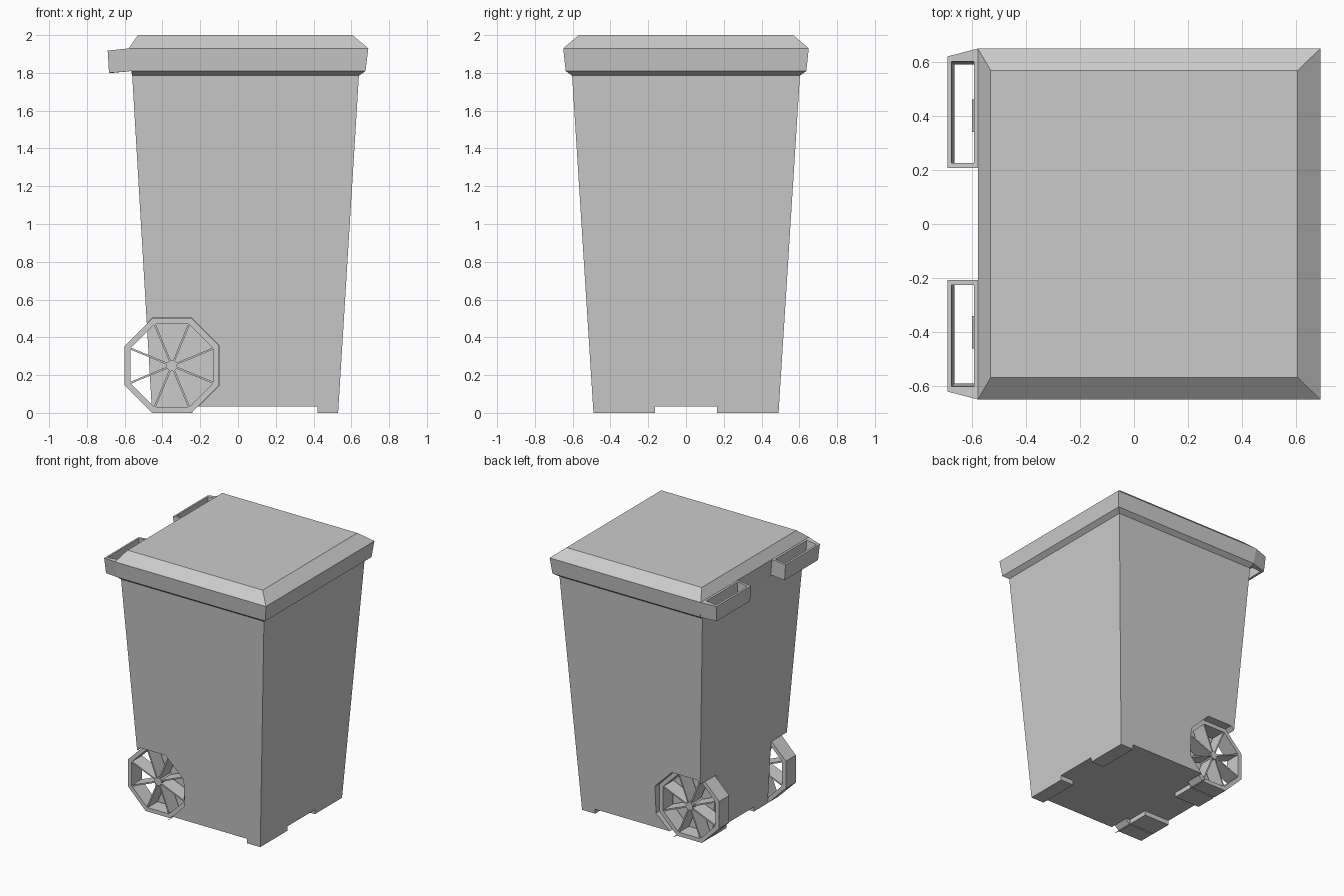
import bpy, bmesh, math

if "Cube" in bpy.data.objects:
    bpy.data.objects.remove(bpy.data.objects["Cube"])


def build(name, shells, mirror=False):
    """Each shell is (loops, ring): equal-length point loops skinned together.
    ring=True joins last loop to first, otherwise the ends are capped."""
    bm = bmesh.new()
    for loops, ring in shells:
        rows = [[bm.verts.new(p) for p in loop] for loop in loops]
        pairs = list(zip(rows, rows[1:]))
        if ring:
            pairs.append((rows[-1], rows[0]))
        else:
            bm.faces.new(rows[0])
            bm.faces.new(rows[-1])
        n = len(rows[0])
        for a, b in pairs:
            for i in range(n):
                j = (i + 1) % n
                bm.faces.new((a[i], a[j], b[j], b[i]))
    bmesh.ops.recalc_face_normals(bm, faces=bm.faces)
    mesh = bpy.data.meshes.new(name)
    bm.to_mesh(mesh)
    bm.free()
    obj = bpy.data.objects.new(name, mesh)
    bpy.context.collection.objects.link(obj)
    if mirror:
        mod = obj.modifiers.new("Mirror", 'MIRROR')
        mod.use_axis = (False, True, False)
        mod.use_mirror_merge = False
    return obj


def rect(x0, x1, y0, y1, z):
    return [(x0, y0, z), (x1, y0, z), (x1, y1, z), (x0, y1, z)]


def box(x0, x1, y0, y1, z0, z1):
    return ([rect(x0, x1, y0, y1, z0), rect(x0, x1, y0, y1, z1)], False)


WX, WZ = -0.35, 0.25  # wheel centre


def octagon(apothem, y):
    r = apothem / math.cos(math.pi / 8)
    angles = [math.pi / 8 + i * math.pi / 4 for i in range(8)]
    return [(WX + r * math.cos(a), y, WZ + r * math.sin(a)) for a in angles]


# Tapered body
body = build("bin_body", [([rect(-0.455, 0.53, -0.49, 0.49, 0),
                            rect(-0.56, 0.64, -0.603, 0.603, 1.785)], False)])

# Cutters: wheel wells and the cross-shaped recess that leaves four feet
wells = [([octagon(0.252, s * 0.33), octagon(0.252, s * 0.8)], False) for s in (-1, 1)]
cutters = [
    build("wheel_well_cutter", wells),
    build("side_recess_cutter", [box(-0.24, 0.42, -0.8, 0.8, -0.1, 0.035)]),
    build("end_recess_cutter", [box(-0.8, 0.8, -0.165, 0.165, -0.1, 0.035)]),
]
for cutter in cutters:
    mod = body.modifiers.new(cutter.name, 'BOOLEAN')
    mod.operation = 'DIFFERENCE'
    mod.solver = 'EXACT'
    mod.object = cutter
    cutter.hide_render = True
    cutter.hide_set(True)

# Lid: flared underside, rim and bevelled top, flush with the body at the back
lid_profile = [(1.785, -0.56, 0.64, 0.603), (1.81, -0.565, 0.675, 0.637),
               (1.93, -0.578, 0.69, 0.65), (2.0, -0.53, 0.605, 0.568)]
build("lid", [([rect(x0, x1, -y, y, z) for z, x0, x1, y in lid_profile], False)])


# Handle frames at the back of the lid
def handle_outline(xo, xi, y_out, y_in, z_out, z_in):
    return [(xo, 0.207, z_out), (xi, 0.207, z_in), (xi, y_in, z_in), (xo, y_out, z_out)]


def handle_hole(x0, x1, y1, z0, z1):
    return [(x0, 0.225, z0), (x1, 0.225, z1), (x1, y1, z1), (x0, y1, z0)]


build("handle", [([handle_outline(-0.69, -0.575, 0.62, 0.65, 1.918, 1.93),
                   handle_outline(-0.683, -0.56, 0.607, 0.637, 1.80, 1.81),
                   handle_hole(-0.665, -0.592, 0.59, 1.80, 1.807),
                   handle_hole(-0.675, -0.592, 0.602, 1.919, 1.928)], True)], mirror=True)

# Wheels: octagonal rim, hub and eight blade spokes
Y0, Y1 = 0.34, 0.46
shells = [([octagon(0.25, Y0), octagon(0.25, Y1),
            octagon(0.22, Y1), octagon(0.22, Y0)], True),
          ([octagon(0.028, 0.325), octagon(0.028, Y1)], False)]
for i in range(8):
    a = math.pi / 8 + i * math.pi / 4
    c, s = math.cos(a), math.sin(a)
    loops = []
    for y in (Y0 + 0.002, Y1 - 0.002):
        loops.append([(WX + r * c - t * s, y, WZ + r * s + t * c)
                      for r, t in ((0.02, -0.005), (0.243, -0.005),
                                   (0.243, 0.005), (0.02, 0.005))])
    shells.append((loops, False))
build("wheel", shells, mirror=True)
